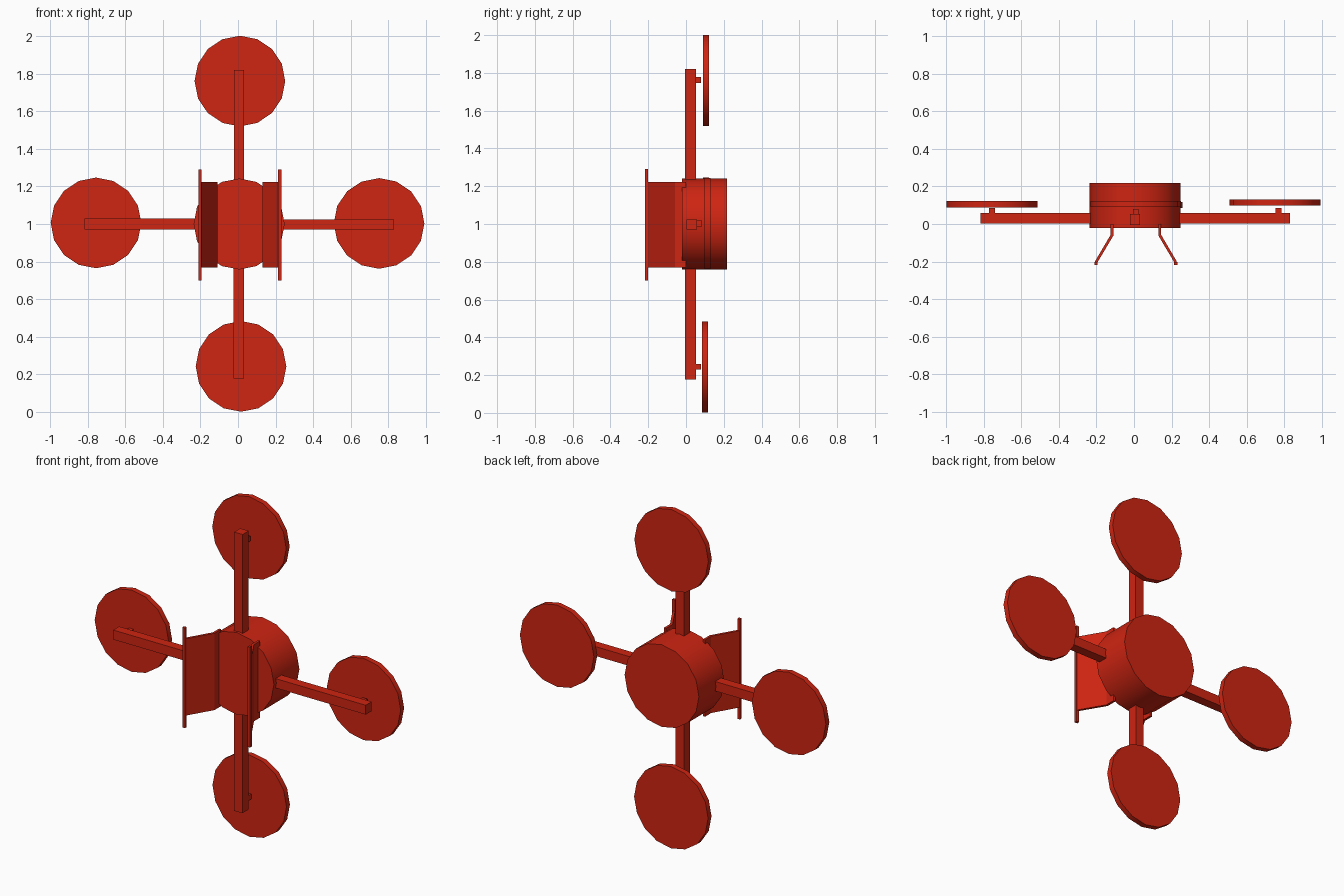
import bpy, bmesh, math
from mathutils import Matrix, Vector

cube = bpy.data.objects.get("Cube")
if cube:
    bpy.data.objects.remove(cube, do_unlink=True)

red = bpy.data.materials.new("red paint")
red.use_nodes = True
RGBA = (0.62, 0.018, 0.006, 1.0)
red.diffuse_color = RGBA
red.node_tree.nodes["Principled BSDF"].inputs["Base Color"].default_value = RGBA


def finish(name, bm, smooth=False):
    bmesh.ops.recalc_face_normals(bm, faces=bm.faces)
    mesh = bpy.data.meshes.new(name)
    bm.to_mesh(mesh)
    bm.free()
    mesh.materials.append(red)
    obj = bpy.data.objects.new(name, mesh)
    bpy.context.collection.objects.link(obj)
    if smooth:
        bpy.ops.object.select_all(action='DESELECT')
        obj.select_set(True)
        bpy.context.view_layer.objects.active = obj
        bpy.ops.object.shade_smooth_by_angle(angle=math.radians(30))
    return obj


def box(name, lo, hi):
    lo, hi = Vector(lo), Vector(hi)
    bm = bmesh.new()
    bmesh.ops.create_cube(bm, size=1, matrix=Matrix.Translation((lo + hi) / 2)
                          @ Matrix.Diagonal((*(hi - lo), 1)))
    return finish(name, bm)


def drum(name, x, z, y0, y1, radius):
    """16-sided cylinder lying along y."""
    bm = bmesh.new()
    bmesh.ops.create_cone(bm, cap_ends=True, segments=16, radius1=radius,
                          radius2=radius, depth=y1 - y0,
                          matrix=Matrix.Translation((x, (y0 + y1) / 2, z))
                          @ Matrix.Rotation(math.pi / 2, 4, 'X'))
    return finish(name, bm, smooth=True)


def extrude_z(name, outline, z0, z1):
    """Prism from a closed outline in the xy plane."""
    bm = bmesh.new()
    face = bm.faces.new([bm.verts.new((x, y, z0)) for x, y in outline])
    top = bmesh.ops.extrude_face_region(bm, geom=[face])["geom"]
    bmesh.ops.translate(bm, vec=(0, 0, z1 - z0),
                        verts=[v for v in top if isinstance(v, bmesh.types.BMVert)])
    return finish(name, bm)


# Central body
drum("body", 0.006, 1.0, -0.02, 0.217, 0.242)

# Arms reaching out of the body
box("left_arm", (0.08, 0.003, 0.97), (0.83, 0.058, 1.025))
box("right_arm", (-0.815, 0.003, 0.972), (-0.08, 0.058, 1.028))
box("upper_arm", (-0.022, -0.004, 1.08), (0.033, 0.052, 1.82))
box("lower_arm", (-0.024, -0.004, 0.178), (0.031, 0.052, 0.92))

# Rotor discs and their pegs: name, x, z, disc start in y, arm face in y
rotors = [("left", 0.75, 1.003, 0.098, 0.056),
          ("right", -0.755, 1.006, 0.089, 0.056),
          ("upper", 0.010, 1.76, 0.090, 0.050),
          ("lower", 0.016, 0.243, 0.084, 0.050)]
for name, x, z, y, arm in rotors:
    drum(name + "_rotor", x, z, y, y + 0.032, 0.241)
    px = x + (0.018 if name == "left" else 0)
    pz = z if name in ("left", "right") else z + 0.002
    box(name + "_peg", (px - 0.015, arm, pz - 0.015),
        (px + 0.015, arm + 0.03, pz + 0.015))

# Bent landing legs with a skid rail along each outer edge
for name, s in (("left", 1), ("right", -1)):
    cx = 0.010
    path = [(0.120, 0.0), (0.120, -0.062), (0.206, -0.207),
            (0.218, -0.200), (0.134, -0.057), (0.134, 0.0)]
    extrude_z(name + "_leg", [(cx + s * x, y) for x, y in path], 0.77, 1.222)
    xs = sorted((cx + s * 0.204, cx + s * 0.221))
    box(name + "_skid", (xs[0], -0.217, 0.70), (xs[1], -0.201, 1.29))
